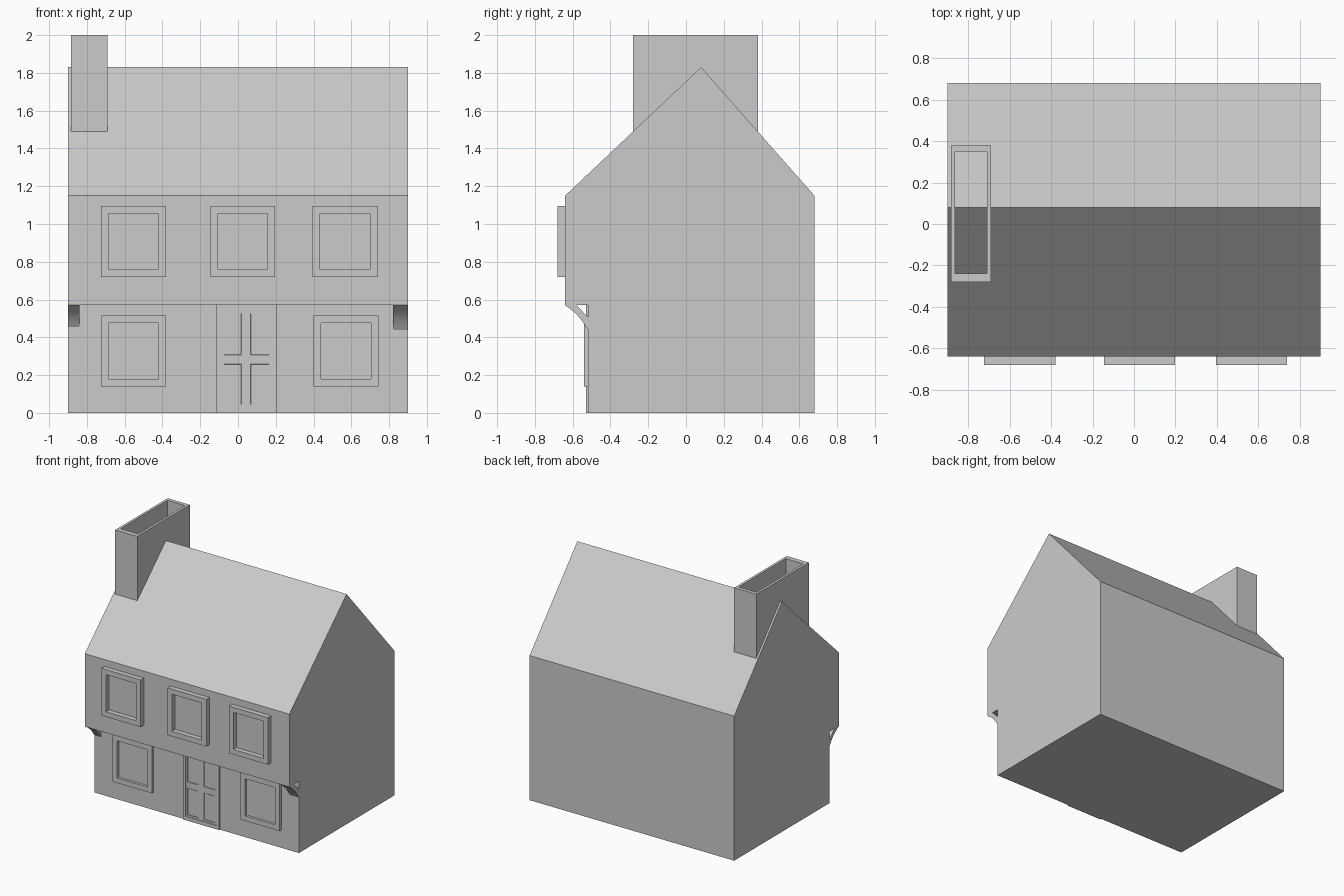
import bpy, bmesh, math

if "Cube" in bpy.data.objects:
    bpy.data.objects.remove(bpy.data.objects["Cube"])


def make(name, verts, faces):
    mesh = bpy.data.meshes.new(name)
    mesh.from_pydata(verts, [], faces)
    bm = bmesh.new()
    bm.from_mesh(mesh)
    bmesh.ops.recalc_face_normals(bm, faces=bm.faces)
    bm.to_mesh(mesh)
    bm.free()
    ob = bpy.data.objects.new(name, mesh)
    bpy.context.collection.objects.link(ob)
    return ob


def extrude_x(name, profile, x0, x1):
    """Solid from a (y, z) profile swept along x."""
    n = len(profile)
    verts = [(x, y, z) for x in (x0, x1) for y, z in profile]
    faces = [list(range(n)), list(range(n, 2 * n))]
    faces += [(i, (i + 1) % n, n + (i + 1) % n, n + i) for i in range(n)]
    return make(name, verts, faces)


def ring(name, outer, inner, d0, d1, place):
    """Rectangular frame; rectangles are (u0, u1, v0, v1), depth d0 to d1."""
    verts = []
    for d in (d0, d1):
        for u0, u1, v0, v1 in (outer, inner):
            verts += [place(u, v, d) for u, v in
                      ((u0, v0), (u1, v0), (u1, v1), (u0, v1))]
    faces = []
    for i in range(4):
        j = (i + 1) % 4
        for a, b in ((0, 4), (8, 12), (0, 8), (4, 12)):
            faces.append((a + i, a + j, b + j, b + i))
    return make(name, verts, faces)


def box(name, x0, x1, y0, y1, z0, z1):
    return extrude_x(name, [(y0, z0), (y1, z0), (y1, z1), (y0, z1)], x0, x1)


def facing_front(u, v, d):
    return (u, d, v)


def facing_up(u, v, d):
    return (u, v, d)


# House body with gabled roof and overhanging upper floor
extrude_x("house_body", [(-0.52, 0), (0.68, 0), (0.68, 1.15), (0.08, 1.83),
                         (-0.64, 1.15), (-0.64, 0.57), (-0.52, 0.57)], -0.9, 0.9)

# Hollow chimney straddling the ridge
ring("chimney", (-0.885, -0.69, -0.28, 0.38), (-0.865, -0.71, -0.24, 0.35),
     1.485, 2.0, facing_up)

# Window frames: (left, right, bottom, top), wall plane, front plane
upper, lower = (0.72, 1.095, -0.64, -0.68), (0.14, 0.515, -0.52, -0.54)
windows = [(-0.725, -0.38, upper), (-0.145, 0.197, upper), (0.395, 0.74, upper),
           (-0.725, -0.38, lower), (0.40, 0.745, lower)]
for i, (x0, x1, (z0, z1, wall, front)) in enumerate(windows):
    t = 0.04
    ring(f"window_frame_{i + 1}", (x0, x1, z0, z1),
         (x0 + t, x1 - t, z0 + t, z1 - t), wall, front, facing_front)

# Door surround, and a door whose rails stand proud of four panels
ring("door_surround", (-0.115, 0.205, 0, 0.57), (-0.09, 0.18, 0.03, 0.54),
     -0.52, -0.53, facing_front)
ring("door_edge", (-0.09, 0.18, 0.03, 0.54), (-0.075, 0.165, 0.045, 0.525),
     -0.52, -0.526, facing_front)
rails = [box("door_middle_stile", 0.015, 0.07, -0.526, -0.519, 0.04, 0.53),
         box("door_cross_rail", -0.08, 0.17, -0.526, -0.519, 0.255, 0.31)]
for ob in rails:
    bev = ob.modifiers.new("soft_edges", "BEVEL")
    bev.width = 0.003
    bev.segments = 1

# Curved corner braces under the overhang, open behind
steps = 8
for name, x0, x1, foot in (("left_brace", -0.9, -0.84, 0.455),
                           ("right_brace", 0.82, 0.9, 0.44)):
    front_curve = []
    for k in range(steps + 1):
        t = k / steps
        sag = 0.012 * math.sin(math.pi * t)
        front_curve.append((-0.64 + 0.12 * t + sag * 0.7,
                            0.57 + (foot - 0.57) * t + sag * 0.7))
    brace = extrude_x(name, front_curve + [(-0.52, 0.508), (-0.58, 0.57)], x0, x1)
    bpy.context.view_layer.objects.active = brace
    brace.select_set(True)
    bpy.ops.object.shade_smooth_by_angle(angle=math.radians(30))
    brace.select_set(False)
